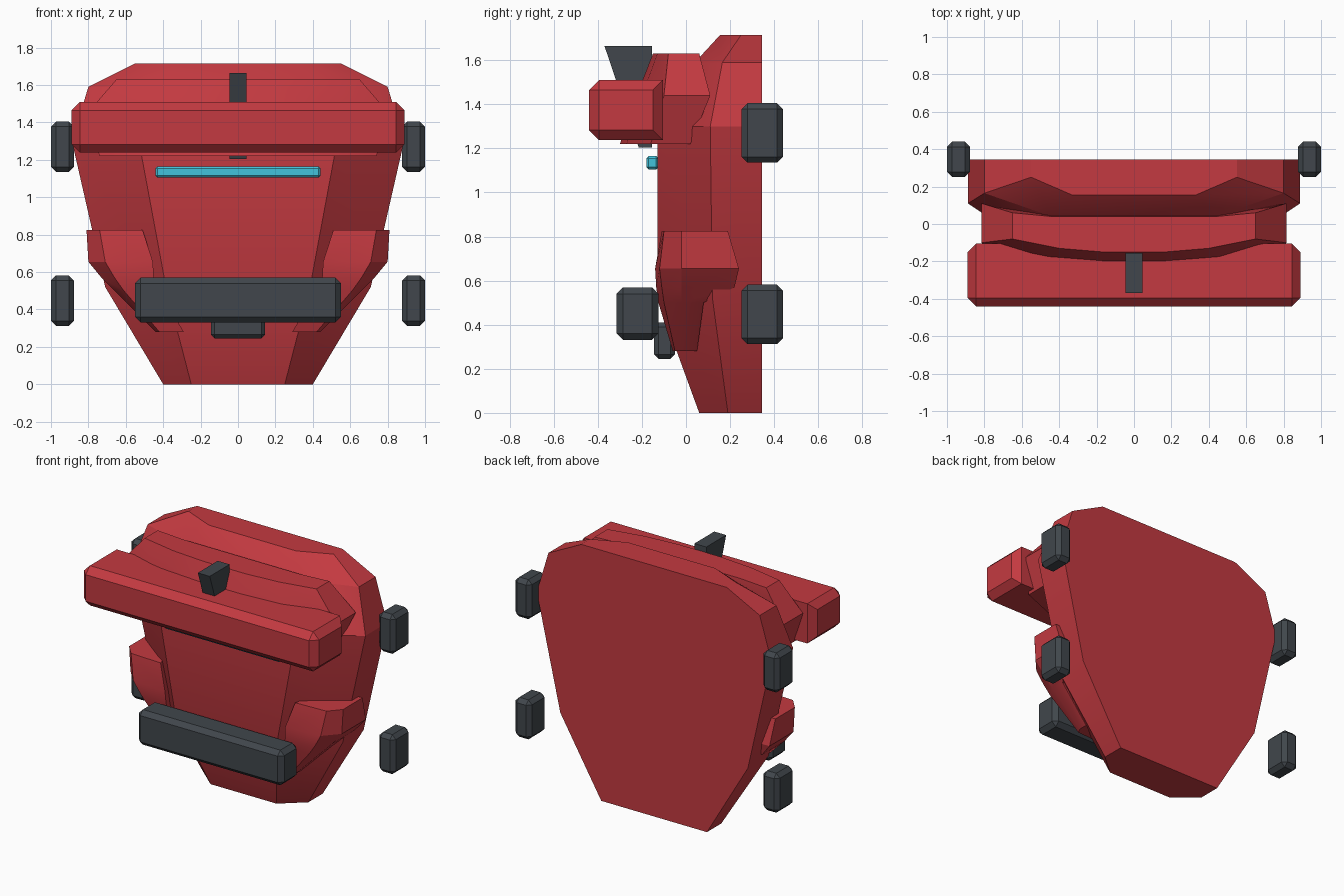
import bpy
import bmesh
import math

if "Cube" in bpy.data.objects:
    bpy.data.objects.remove(bpy.data.objects["Cube"])


def material(name, rgb):
    m = bpy.data.materials.new(name)
    m.use_nodes = True
    m.diffuse_color = (*rgb, 1)
    m.node_tree.nodes["Principled BSDF"].inputs["Base Color"].default_value = (*rgb, 1)
    return m


red = material("red armour", (0.55, 0.042, 0.052))
dark = material("dark grey", (0.052, 0.062, 0.072))
cyan = material("cyan light", (0.055, 0.55, 0.72))


def finish(bm, name, mat):
    bmesh.ops.recalc_face_normals(bm, faces=bm.faces[:])
    mesh = bpy.data.meshes.new(name)
    bm.to_mesh(mesh)
    bm.free()
    mesh.materials.append(mat)
    obj = bpy.data.objects.new(name, mesh)
    bpy.context.collection.objects.link(obj)
    bpy.ops.object.select_all(action="DESELECT")
    obj.select_set(True)
    bpy.context.view_layer.objects.active = obj
    bpy.ops.object.shade_smooth_by_angle(angle=math.radians(25))
    return obj


def mirrored(half):
    """Close a half section with its mirror image."""
    return half + [(-x, y) for x, y in reversed(half)]


def loft(name, rows, mat):
    """Skin horizontal sections given as (z, points)."""
    bm = bmesh.new()
    rings = [[bm.verts.new((x, y, z)) for x, y in pts] for z, pts in rows]
    n = len(rings[0])
    for a, b in zip(rings, rings[1:]):
        for i in range(n):
            j = (i + 1) % n
            bm.faces.new((a[i], a[j], b[j], b[i]))
    bm.faces.new(rings[0])
    bm.faces.new(rings[-1])
    return finish(bm, name, mat)


def box(name, lo, hi, bevel, mat, sharp_back=False):
    bm = bmesh.new()
    bmesh.ops.create_cube(bm, size=1)
    for v in bm.verts:
        v.co = [lo[i] if v.co[i] < 0 else hi[i] for i in range(3)]
    # the long rear edges may stay square
    edges = [e for e in bm.edges if not (sharp_back and
             all(v.co.y == max(w.co.y for w in bm.verts) for v in e.verts)
             and abs(e.verts[0].co.x - e.verts[1].co.x) > 0.1)]
    bmesh.ops.bevel(bm, geom=edges, offset=bevel, segments=1, affect="EDGES")
    return finish(bm, name, mat)


# Main faceted shell: section is back corner, side corner, front corner
back = 0.345
shell = [
    (0.0, 0.40, 0.19, 0.25, 0.06),
    (0.52, 0.71, 0.12, 0.385, -0.13),
    (1.30, 0.888, 0.11, 0.53, -0.13),
    (1.59, 0.80, 0.165, 0.44, 0.04),
    (1.715, 0.55, 0.25, 0.33, 0.155),
]
loft("body_shell",
     [(z, mirrored([(sx, back), (sx, sy), (fx, fy)])) for z, sx, sy, fx, fy in shell], red)

# Brow block with a bowed, sloping front
loft("brow_block", [
    (1.22, mirrored([(0.42, 0.02), (0.74, 0.02), (0.74, -0.16), (0.46, -0.27), (0.15, -0.30)])),
    (1.44, mirrored([(0.44, 0.06), (0.815, 0.11), (0.815, -0.10), (0.49, -0.20), (0.16, -0.225)])),
    (1.63, mirrored([(0.44, 0.04), (0.65, 0.06), (0.65, -0.08), (0.40, -0.13), (0.16, -0.15)])),
], red)

# Wide upper bar
box("upper_bar", (-0.89, -0.44, 1.238), (0.89, -0.105, 1.51), 0.045, red, sharp_back=True)

# Tapered fin in the middle of the brow
bm = bmesh.new()
fin = [(-0.37, 1.665), (-0.155, 1.665), (-0.155, 1.205), (-0.215, 1.205)]
face = bm.faces.new([bm.verts.new((-0.045, y, z)) for y, z in fin])
ext = bmesh.ops.extrude_face_region(bm, geom=[face])
for v in ext["geom"]:
    if isinstance(v, bmesh.types.BMVert):
        v.co.x = 0.045
finish(bm, "centre_fin", dark)

# Light strip, lower bar and the small block under it
box("light_strip", (-0.44, -0.18, 1.105), (0.44, -0.125, 1.165), 0.01, cyan)
box("lower_bar", (-0.55, -0.315, 0.33), (0.55, -0.125, 0.57), 0.03, dark)
box("lower_block", (-0.145, -0.145, 0.245), (0.145, -0.05, 0.41), 0.02, dark)

# Cheek guards and side pads on both sides
cheek = [
    (0.28, [(0.29, -0.06), (0.42, -0.05), (0.44, -0.01), (0.44, 0.05), (0.33, 0.05)]),
    (0.50, [(0.42, -0.125), (0.61, -0.10), (0.66, -0.02), (0.66, 0.08), (0.50, 0.08)]),
    (0.57, [(0.45, -0.135), (0.66, -0.11), (0.73, -0.02), (0.73, 0.22), (0.52, 0.22)]),
    (0.655, [(0.455, -0.14), (0.71, -0.12), (0.80, -0.02), (0.80, 0.24), (0.55, 0.24)]),
    (0.825, [(0.51, -0.11), (0.74, -0.10), (0.81, -0.02), (0.81, 0.19), (0.58, 0.19)]),
]
for side, s in (("left", 1), ("right", -1)):
    loft(side + "_cheek_guard", [(z, [(s * x, y) for x, y in p]) for z, p in cheek], red)
    for level, z in (("upper", 1.135), ("lower", 0.312)):
        x0, x1 = sorted((s * 0.877, s))
        box(f"{side}_{level}_pad", (x0, 0.252, z), (x1, 0.44, z + 0.27), 0.027, dark)
